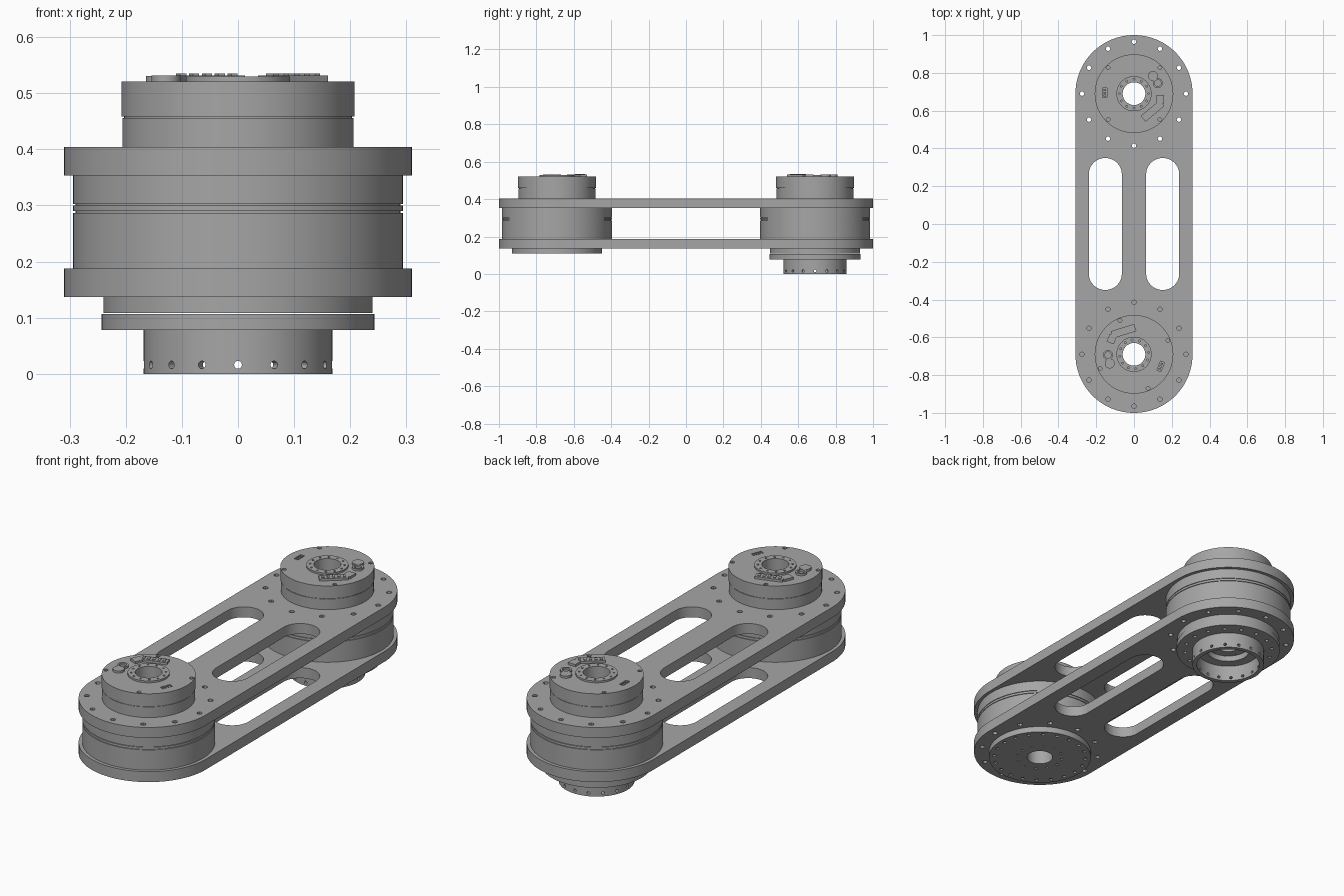
import bpy, bmesh
from math import sin, cos, pi, radians
from mathutils import Matrix, Vector

cube = bpy.data.objects.get("Cube")
if cube:
    bpy.data.objects.remove(cube)

grey = bpy.data.materials.new("machined grey")
grey.use_nodes = True
COLOUR = (0.38, 0.38, 0.38, 1)
grey.diffuse_color = COLOUR
grey.node_tree.nodes["Principled BSDF"].inputs["Base Color"].default_value = COLOUR

AXIS = 0.69      # distance of each joint axis from the middle
BORE = 0.06


def circle(r, x=0, y=0, n=96):
    return [(x + r * cos(2 * pi * i / n), y + r * sin(2 * pi * i / n)) for i in range(n)]


def hole_ring(count, ring_r, r, y=0, start=0, n=12):
    angles = [start + 2 * pi * i / count for i in range(count)]
    return [circle(r, ring_r * cos(a), y + ring_r * sin(a), n) for a in angles]


def stadium(r, half, x=0, n=48):
    arc = [pi * i / n for i in range(n + 1)]
    return ([(x + r * cos(a), half + r * sin(a)) for a in arc]
            + [(x - r * cos(a), -half - r * sin(a)) for a in arc])


def rect(w, h, x=0, y=0, turn=0):
    c, s = cos(turn), sin(turn)
    return [(x + c * a * w / 2 - s * b * h / 2, y + s * a * w / 2 + c * b * h / 2)
            for a, b in ((-1, -1), (1, -1), (1, 1), (-1, 1))]


def slab(name, outlines, z0, z1, y=0, turn=0):
    """Extrude nested outlines (inner ones become holes) between two heights."""
    curve = bpy.data.curves.new(name, "CURVE")
    curve.dimensions, curve.fill_mode = "2D", "BOTH"
    curve.extrude = (z1 - z0) / 2
    for pts in outlines:
        sp = curve.splines.new("POLY")
        sp.points.add(len(pts) - 1)
        for p, (px, py) in zip(sp.points, pts):
            p.co = (px, py, 0, 1)
        sp.use_cyclic_u = True
    temp = bpy.data.objects.new(name + " outline", curve)
    bpy.context.collection.objects.link(temp)
    dg = bpy.context.evaluated_depsgraph_get()
    mesh = bpy.data.meshes.new_from_object(temp.evaluated_get(dg))
    bpy.data.objects.remove(temp)
    bpy.data.curves.remove(curve)

    bm = bmesh.new()
    bm.from_mesh(mesh)
    bmesh.ops.remove_doubles(bm, verts=bm.verts, dist=1e-5)
    bmesh.ops.recalc_face_normals(bm, faces=bm.faces)
    bm.transform(Matrix.Translation((0, y, (z0 + z1) / 2)) @ Matrix.Rotation(turn, 4, "Z"))
    bm.to_mesh(mesh)
    bm.free()
    mesh.materials.clear()
    mesh.materials.append(grey)
    obj = bpy.data.objects.new(name, mesh)
    bpy.context.collection.objects.link(obj)
    bpy.ops.object.select_all(action="DESELECT")
    obj.select_set(True)
    bpy.context.view_layer.objects.active = obj
    bpy.ops.object.shade_smooth_by_angle(angle=radians(30))
    return obj


# Two link plates with slots and bolt circles
link = [stadium(0.31, AXIS), stadium(0.0875, 0.262, 0.152), stadium(0.0875, 0.262, -0.152)]
for y in (AXIS, -AXIS):
    link += [circle(BORE, 0, y)] + hole_ring(12, 0.275, 0.012, y)
slab("lower_link_plate", link, 0.137, 0.188)
slab("upper_link_plate", link, 0.353, 0.404)

for end, y, turn in (("back", AXIS, 0), ("front", -AXIS, radians(157.5))):
    # Drum between the plates, split by fine grooves
    bolts = hole_ring(12, 0.275, 0.012) if end == "back" else []
    for part, r, z0, z1 in (("lower_drum", 0.294, 0.188, 0.287),
                            ("lower_groove", 0.29, 0.287, 0.290),
                            ("drum_band", 0.294, 0.290, 0.300),
                            ("upper_groove", 0.29, 0.300, 0.303),
                            ("upper_drum", 0.294, 0.303, 0.353)):
        slab(f"{end}_{part}", [circle(r), circle(BORE)] + bolts, z0, z1, y)

    # Motor cap with screw holes and a connector recess
    slab(f"{end}_cap_base", [circle(0.206), circle(BORE)], 0.404, 0.456, y)
    slab(f"{end}_cap_groove", [circle(0.203), circle(BORE)], 0.456, 0.459, y)
    slab(f"{end}_cap", [circle(0.208), circle(BORE)], 0.459, 0.508, y)
    slab(f"{end}_cap_top", [circle(0.208), circle(BORE), rect(0.022, 0.052, -0.155, 0.005)]
         + hole_ring(4, 0.194, 0.01, start=pi / 4), 0.508, 0.521, y, turn)
    for i in (-1, 0, 1):
        slab(f"{end}_recess_pin", [rect(0.012, 0.01, -0.155, 0.005 + i * 0.015)],
             0.508, 0.519, y, turn)

    # Raised bearing rings around the bore
    slab(f"{end}_bearing_ring", [circle(0.093), circle(BORE)]
         + hole_ring(12, 0.077, 0.005, n=8), 0.521, 0.530, y, turn)

    # Connectors on the cap
    slab(f"{end}_connector", [rect(0.13, 0.04, 0.098, -0.092, radians(40))],
         0.521, 0.532, y, turn)
    slab(f"{end}_connector_block", [rect(0.04, 0.045, 0.14, -0.03)], 0.521, 0.532, y, turn)
    for i in range(5):
        d = (i - 2) * 0.024
        slab(f"{end}_connector_pin", [rect(0.012, 0.022, 0.098 + d * cos(radians(40)),
             -0.092 + d * sin(radians(40)), radians(40))], 0.532, 0.535, y, turn)
    for i in (-1, 1):
        slab(f"{end}_plug", [circle(0.026, 0.113 - i * 0.013, 0.075 + i * 0.019, 24),
             circle(0.017, 0.113 - i * 0.013, 0.075 + i * 0.019, 24)][:1 if i > 0 else 2],
             0.521, 0.532 if i > 0 else 0.531, y, turn)

    # Output disc below the lower plate
    slab(f"{end}_output_disc", [circle(0.24), circle(BORE)], 0.116, 0.137, y)
    slab(f"{end}_output_face", [circle(0.24), circle(BORE)]
         + hole_ring(20, 0.215, 0.009) + hole_ring(12, 0.105, 0.006), 0.108, 0.116, y)

# Output flange and hollow collar on the back joint
slab("output_flange", [circle(0.243), circle(0.1)] + hole_ring(16, 0.205, 0.009),
     0.078, 0.1065, AXIS)
collar = slab("output_collar", [circle(0.168), circle(0.147)], 0, 0.078, AXIS)

# Radial holes near the collar's lower edge
bm = bmesh.new()
for i in range(16):
    a = 2 * pi * i / 16
    direction = Vector((cos(a), sin(a), 0))
    spot = direction * 0.158 + Vector((0, AXIS, 0.016))
    bmesh.ops.create_cone(bm, cap_ends=True, segments=12, radius1=0.007, radius2=0.007, depth=0.06,
                          matrix=Matrix.Translation(spot)
                          @ direction.to_track_quat("Z", "Y").to_matrix().to_4x4())
mesh = bpy.data.meshes.new("collar_hole_cutter")
bm.to_mesh(mesh)
bm.free()
cutter = bpy.data.objects.new("collar_hole_cutter", mesh)
bpy.context.collection.objects.link(cutter)
cutter.hide_render = True
cutter.hide_set(True)
cut = collar.modifiers.new("radial holes", "BOOLEAN")
cut.operation, cut.solver, cut.object = "DIFFERENCE", "EXACT", cutter
